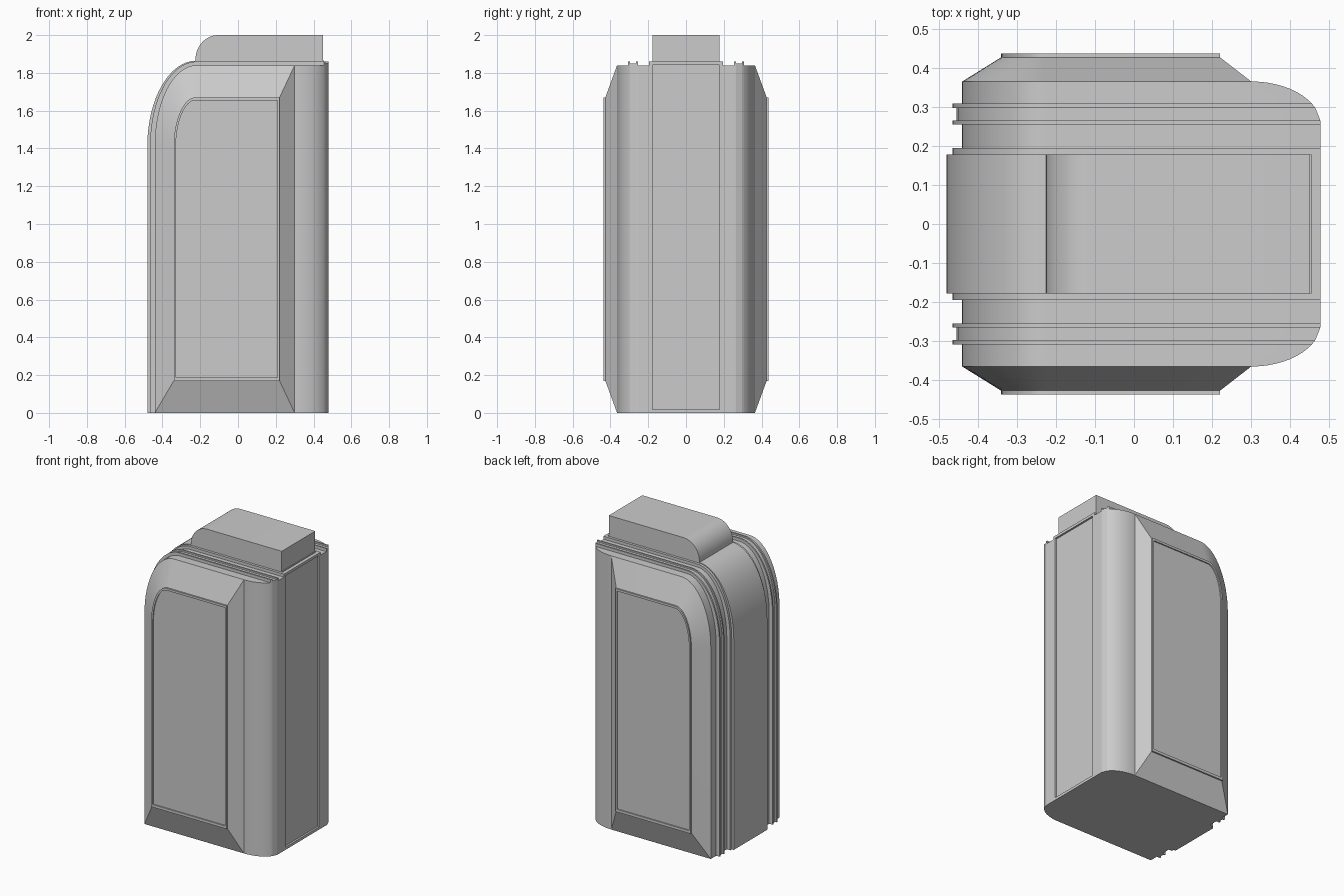
import bpy, bmesh, math
from math import sin, cos, pi, sqrt, radians

if "Cube" in bpy.data.objects:
    bpy.data.objects.remove(bpy.data.objects["Cube"])


def profile(xl, xr, z0, z1, rx, rz, n=16):
    """Side outline in x/z with an elliptical upper-left corner."""
    pts = [(xr, z1), (xr, z0), (xl, z0)]
    for i in range(n + 1):
        a = pi / 2 * i / n
        pts.append((xl + rx - rx * cos(a), z1 - rz + rz * sin(a)))
    return pts


def loft(name, stations):
    """Join a series of (y, outline) cross-sections and cap both ends."""
    bm = bmesh.new()
    rings = [[bm.verts.new((x, y, z)) for x, z in pts] for y, pts in stations]
    for a, b in zip(rings, rings[1:]):
        for i in range(len(a)):
            j = (i + 1) % len(a)
            bm.faces.new((a[i], a[j], b[j], b[i]))
    bm.faces.new(rings[0])
    bm.faces.new(rings[-1])
    bmesh.ops.remove_doubles(bm, verts=bm.verts, dist=1e-5)
    bmesh.ops.recalc_face_normals(bm, faces=bm.faces)
    return finish(name, bm)


def finish(name, bm):
    me = bpy.data.meshes.new(name)
    bm.to_mesh(me)
    bm.free()
    ob = bpy.data.objects.new(name, me)
    bpy.context.collection.objects.link(ob)
    return ob


def smooth(ob):
    bpy.ops.object.select_all(action='DESELECT')
    ob.select_set(True)
    bpy.context.view_layer.objects.active = ob
    bpy.ops.object.shade_smooth_by_angle(angle=radians(20))


def right_edge(y):
    """Rounded right-hand corner of the plan."""
    t = min(1, max(0, (y - 0.255) / 0.11))
    return 0.30 + 0.178 * sqrt(1 - t * t)


# Left x, top z and corner radii for each level of the shell
LEVELS = {
    'base': (-0.44, 1.84, 0.22, 0.42),
    'recess': (-0.455, 1.85, 0.235, 0.43),
    'lip': (-0.465, 1.86, 0.245, 0.44),
}


def shell(y, level):
    xl, z1, rx, rz = LEVELS[level]
    return (y, profile(xl, right_edge(y), 0, z1, rx, rz))


# Half of the shell: centre lip, grooved rail, rounded corner
half = [shell(y, lv) for y, lv in (
    (0.195, 'lip'), (0.195, 'base'), (0.255, 'base'), (0.255, 'lip'),
    (0.265, 'lip'), (0.265, 'recess'), (0.297, 'recess'), (0.297, 'lip'),
    (0.308, 'lip'), (0.308, 'base'))]
half += [shell(0.255 + 0.11 * sin(radians(a)), 'base')
         for a in (35, 42, 49, 56, 63, 70, 76, 82, 86, 90)]

# Sloped side and its framed, recessed panel
rim = profile(-0.34, 0.22, 0.17, 1.67, 0.115, 0.26)
inner = profile(-0.329, 0.209, 0.188, 1.655, 0.105, 0.25)
half += [(0.427, rim), (0.437, rim), (0.437, inner), (0.429, inner)]
body = loft("body_shell", [(-y, p) for y, p in reversed(half)] + half)

# Recessed panel in the flat right end
bm = bmesh.new()
bm.from_mesh(body.data)
bm.normal_update()
end = max((f for f in bm.faces
           if f.normal.x > 0.99 and abs(f.calc_center_median().y) < 0.01),
          key=lambda f: f.calc_area())
bmesh.ops.inset_individual(bm, faces=[end], thickness=0.025)
bmesh.ops.inset_individual(bm, faces=[end], thickness=0.0005, depth=-0.012)
bm.to_mesh(body.data)
bm.free()

# Raised central band running up the left side and over the top
band_outline = profile(-0.48, 0.455, 0, 1.865, 0.26, 0.45)
band = loft("central_band", [(-0.178, band_outline), (0.178, band_outline)])

# Block on top
block_outline = profile(-0.225, 0.45, 1.80, 2.0, 0.12, 0.13)
block = loft("top_block", [(-0.178, block_outline), (0.178, block_outline)])

for ob in (body, band, block):
    smooth(ob)
